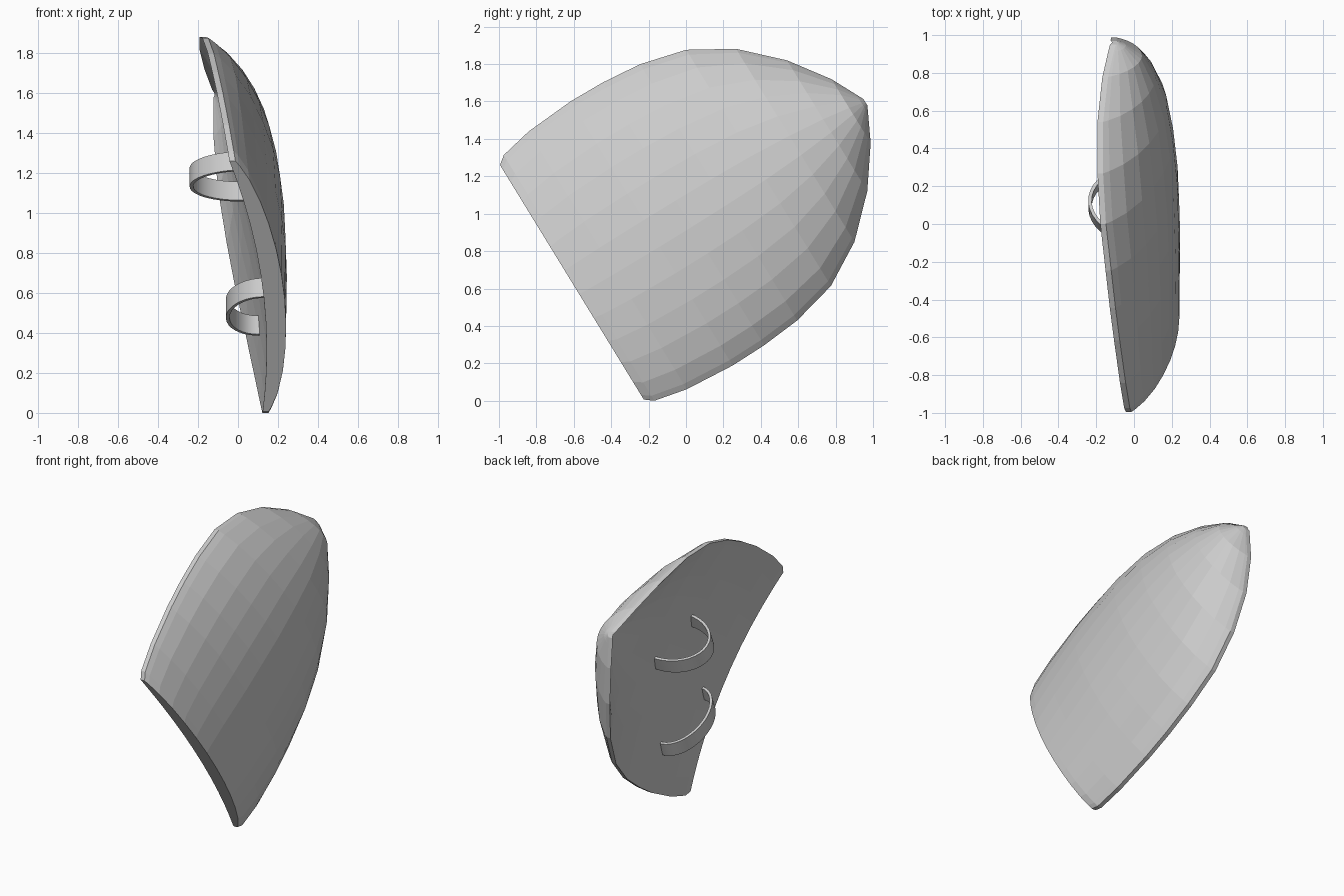
import bpy, bmesh, math
from mathutils import Vector

if "Cube" in bpy.data.objects:
    bpy.data.objects.remove(bpy.data.objects["Cube"])

grey = bpy.data.materials.new("plain_grey")
grey.diffuse_color = (0.6, 0.6, 0.6, 1)
grey.use_nodes = True
grey.node_tree.nodes["Principled BSDF"].inputs["Base Color"].default_value = grey.diffuse_color

# Shield axes in the tilted frame: u runs to the point, v across
ORIGIN = Vector((0, -0.61, 0.64))
U = Vector((0, 0.853, 0.523))
V = Vector((0, -0.523, 0.853))
LEAN = -0.113

# Stations along the shield: u, half width, edge depth, front bulge
ROWS = [(0, .735, .055, .165), (.045, .77, .05, .17), (.225, .808, .032, .19),
        (.5, .828, .003, .225), (.7, .824, -.02, .245), (.92, .803, -.045, .265),
        (1.17, .74, -.08, .28), (1.4, .605, -.11, .278), (1.6, .41, -.132, .24),
        (1.75, .2, -.13, .165), (1.82, .06, -.115, .06), (1.84, .02, -.11, .015)]
COLS = [-1, -.96, -.85, -.68, -.5, -.3, -.1, .1, .3, .5, .68, .85, .96, 1]


def finish(bm, name):
    bmesh.ops.recalc_face_normals(bm, faces=bm.faces)
    mesh = bpy.data.meshes.new(name)
    bm.to_mesh(mesh)
    bm.free()
    mesh.materials.append(grey)
    ob = bpy.data.objects.new(name, mesh)
    bpy.context.collection.objects.link(ob)
    return ob


def shield():
    bm = bmesh.new()
    loops = []
    for u, w, edge, bulge in ROWS:
        front, back = [], []
        for s in COLS:
            base = ORIGIN + U * u + V * (s * w)
            x = edge + LEAN * s * w
            dome = .8 * (1 - s * s) + .2 * (1 - s ** 8)
            hollow = min(.1, .5 * bulge) * (1 - s * s)
            front.append(bm.verts.new(base + Vector((x + .015 + bulge * dome * .95, 0, 0))))
            back.append(bm.verts.new(base + Vector((x - .015 + hollow, 0, 0))))
        loops.append(front + back[::-1])
    n = len(loops[0])
    for a, b in zip(loops, loops[1:]):
        for i in range(n):
            j = (i + 1) % n
            bm.faces.new((a[i], a[j], b[j], b[i]))
    # close the straight top edge and the point
    for loop in (loops[0], loops[-1]):
        for i in range(len(COLS) - 1):
            bm.faces.new((loop[i], loop[i + 1], loop[n - 2 - i], loop[n - 1 - i]))
    return finish(bm, "shield_body")


def strap(name, start, end, depth, width=.1, thick=.018, steps=20):
    a, b = Vector(start), Vector(end)
    mid, half = (a + b) / 2, (b - a) / 2
    side = Vector((0, -half.z, half.y)).normalized() * width / 2
    bm = bmesh.new()
    rings = []
    for i in range(steps + 1):
        t = -.12 + (math.pi + .24) * i / steps      # ends sink into the back
        ring = []
        for k, sgn in ((0, -1), (0, 1), (1, 1), (1, -1)):
            h = half * (1 - k * thick / half.length)
            p = mid - h * math.cos(t) + Vector((-(depth - k * thick) * math.sin(t), 0, 0))
            ring.append(bm.verts.new(p + side * sgn))
        rings.append(ring)
    for p, q in zip(rings, rings[1:]):
        for i in range(4):
            j = (i + 1) % 4
            bm.faces.new((p[i], p[j], q[j], q[i]))
    bm.faces.new(rings[0])
    bm.faces.new(rings[-1])
    ob = finish(bm, name)
    bpy.ops.object.select_all(action='DESELECT')
    ob.select_set(True)
    bpy.context.view_layer.objects.active = ob
    bpy.ops.object.shade_smooth_by_angle(angle=math.radians(35))
    return ob


body = shield()
strap("upper_arm_strap", (.045, -.10, 1.27), (.015, .29, 1.11), .272)
strap("lower_hand_strap", (.13, -.38, .635), (.10, .12, .44), .175)

# rest the lowest corner on the ground
low = min(v.co.z for v in body.data.vertices)
for ob in bpy.context.collection.objects:
    ob.location.z -= low
